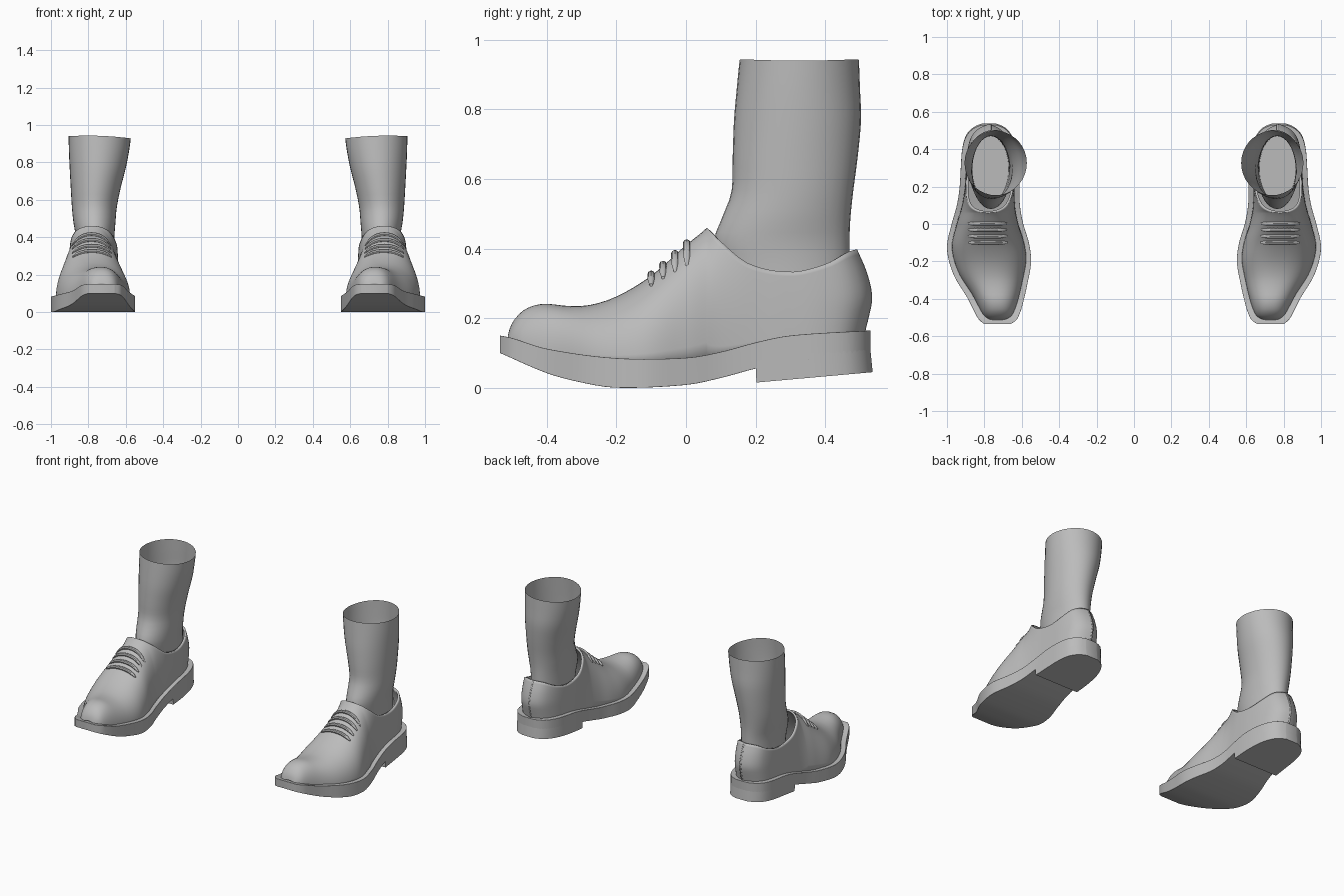
import bpy, bmesh, math

cube = bpy.data.objects.get("Cube")
if cube:
    bpy.data.objects.remove(cube)

grey = bpy.data.materials.new("plain_grey")
grey.use_nodes = True
grey.diffuse_color = (0.5, 0.5, 0.5, 1)
grey.node_tree.nodes["Principled BSDF"].inputs["Base Color"].default_value = (0.5, 0.5, 0.5, 1)


def smooth(table, y):
    """Smooth value at y through a short table of (position, value)."""
    if y <= table[0][0]:
        return table[0][1]
    if y >= table[-1][0]:
        return table[-1][1]
    k = max(i for i in range(len(table) - 1) if table[i][0] <= y)

    def slope(i):
        a, b = table[max(i - 1, 0)], table[min(i + 1, len(table) - 1)]
        return (b[1] - a[1]) / (b[0] - a[0])
    (y0, v0), (y1, v1) = table[k], table[k + 1]
    h = y1 - y0
    t = (y - y0) / h
    return (v0 * (1 + 2 * t) * (1 - t) ** 2 + v1 * t * t * (3 - 2 * t)
            + h * t * (1 - t) * (slope(k) * (1 - t) - slope(k + 1) * t))


def finish(name, bm, angle=40, merge=0.0005):
    """Turn a bmesh into a mirrored pair with smooth shading."""
    bmesh.ops.remove_doubles(bm, verts=bm.verts, dist=merge)
    bmesh.ops.recalc_face_normals(bm, faces=bm.faces)
    mesh = bpy.data.meshes.new(name)
    bm.to_mesh(mesh)
    bm.free()
    obj = bpy.data.objects.new(name, mesh)
    bpy.context.collection.objects.link(obj)
    mesh.materials.append(grey)
    bpy.ops.object.select_all(action='DESELECT')
    obj.select_set(True)
    bpy.context.view_layer.objects.active = obj
    bpy.ops.object.shade_smooth_by_angle(angle=math.radians(angle))
    obj.modifiers.new("pair", 'MIRROR').use_mirror_merge = False
    return obj


def loft(bm, rings, closed=True, caps=(False, False)):
    """Skin a list of point rings."""
    rows = [[bm.verts.new(p) for p in ring] for ring in rings]
    n = len(rows[0])
    for a, b in zip(rows, rows[1:]):
        for i in range(n if closed else n - 1):
            j = (i + 1) % n
            bm.faces.new((a[i], a[j], b[j], b[i]))
    for wanted, row in zip(caps, (rows[0], rows[-1])):
        if wanted:
            bm.faces.new(row)


def eased(a, b, n):
    return [a + (b - a) * (1 - math.cos(math.pi * i / n)) / 2 for i in range(n + 1)]


# Plan outline and side profiles
INNER = [(-.535, .66), (-.52, .635), (-.5, .62), (-.44, .598), (-.32, .57), (-.2, .55),
         (-.1, .562), (0, .592), (.1, .61), (.2, .612), (.3, .614), (.4, .628),
         (.47, .655), (.51, .69), (.53, .735), (.535, .765)]
OUTER = [(-.535, .80), (-.52, .82), (-.5, .837), (-.4, .888), (-.27, .965), (-.13, 1),
         (0, .975), (.1, .947), (.2, .932), (.3, .926), (.4, .918), (.47, .897),
         (.51, .86), (.53, .815), (.535, .785)]
SOLE_TOP = [(-.535, .15), (-.5, .143), (-.4, .112), (-.2, .085), (0, .086),
            (.1, .103), (.2, .13), (.3, .15), (.535, .165)]
SOLE_BOTTOM = [(-.535, .1), (-.4, .042), (-.3, .015), (-.2, 0), (0, .008),
               (.1, .028), (.2, .055), (.3, .075), (.535, .09)]
RIDGE = [(-.512, .15), (-.505, .175), (-.49, .2), (-.46, .227), (-.41, .241), (-.34, .235),
         (-.28, .237), (-.2, .262), (-.1, .322), (0, .41), (.06, .46), (.08, .49),
         (.12, .56), (.2, .7), (.55, .7)]
COLLAR = [(.06, .46), (.1, .42), (.18, .357), (.3, .333), (.4, .355), (.48, .39), (.52, .4)]
HEEL_LEAN = [(.15, 0), (.2, .012), (.26, .022), (.33, .008), (.4, -.02)]


def slab(bm, stations, low, high, flare=0.0):
    """Strip with the plan outline, filled between two height functions."""
    rings = []
    for y in stations:
        a, b, z0, z1 = smooth(INNER, y), smooth(OUTER, y), low(y), high(y)
        e = flare * y
        rings.append([(a, y + e, z0), (b, y + e, z0), (b, y, z1), (a, y, z1)])
    loft(bm, rings, caps=(True, True))


# Sole with rounded edge
bm = bmesh.new()
slab(bm, eased(-.535, .53, 56), lambda y: smooth(SOLE_BOTTOM, y), lambda y: smooth(SOLE_TOP, y))
sole = finish("soles", bm)
bevel = sole.modifiers.new("rounded_edge", 'BEVEL')
bevel.width, bevel.segments, bevel.angle_limit = .008, 2, math.radians(50)

# Heel block
bm = bmesh.new()
slab(bm, [.2 + .33 * math.sin(math.pi / 2 * i / 18) for i in range(19)],
     lambda y: .015 + .09 * max(0, y - .2), lambda y: smooth(SOLE_BOTTOM, y) + .02, .012)
finish("heel_blocks", bm)

# Upper: arched sections, opened along the collar
POWER = .88


def section(y):
    a, b = smooth(INNER, y * 1.045), smooth(OUTER, y * 1.045)
    return (a + b) / 2, max((b - a) / 2 - .026, 0), smooth(SOLE_TOP, y) - .02, smooth(RIDGE, y)


bm = bmesh.new()
STEPS = 14
rings = []
for y in eased(-.512, .06, 34) + eased(.06, .512, 30)[1:]:
    centre, half, base, ridge = section(y)
    end = math.pi / 2
    if y > .0601:
        ratio = min(1, (smooth(COLLAR, y) - base) / (ridge - base))
        end = math.asin(ratio ** (1 / POWER))
    side_points = []
    for i in range(STEPS + 1):
        u = end * i / STEPS
        dx = half * max(math.cos(u), 0) ** POWER
        z = base + (ridge - base) * math.sin(u) ** POWER
        lean = smooth(HEEL_LEAN, z) * max(0, (y - .3) / .2)
        side_points.append((dx, y + lean, z))
    rings.append([[(centre + s * dx, py, z) for dx, py, z in side_points] for s in (-1, 1)])
for s in (0, 1):
    loft(bm, [r[s] for r in rings], closed=False)
upper = finish("shoe_uppers", bm, 60, .001)
shell = upper.modifiers.new("leather", 'SOLIDIFY')
shell.thickness, shell.offset = .012, -1

# Ankle tube: height, inner x, outer x, front y, back y
LEG = [(.2, .67, .865, .12, .47), (.34, .665, .865, .1, .47), (.42, .66, .87, .08, .47),
       (.48, .655, .88, .1, .472), (.56, .648, .888, .13, .48), (.66, .628, .894, .134, .493),
       (.77, .6, .9, .138, .503), (.86, .583, .904, .146, .5), (.938, .573, .906, .154, .497)]
bm = bmesh.new()
columns = [[(row[0], row[k]) for row in LEG] for k in range(1, 5)]
rings = []
for i in range(25):
    z = .2 + .738 * i / 24
    x0, x1, y0, y1 = (smooth(c, z) for c in columns)
    ring = []
    for k in range(36):
        t = 2 * math.pi * k / 36
        wave = (.006 * math.cos(t) - .004 * math.cos(2 * t)) * max(0, i - 20) / 4
        ring.append(((x0 + x1) / 2 + (x1 - x0) / 2 * math.cos(t),
                     (y0 + y1) / 2 + (y1 - y0) / 2 * math.sin(t), z + wave))
    rings.append(ring)
loft(bm, rings, caps=(True, False))
finish("ankles", bm)

# Four laces lying across the vamp
bm = bmesh.new()
for n in range(4):
    y = -.1 + .034 * n
    centre, half, base, ridge = section(y)
    rings = []
    for i in range(13):
        dx = -.105 + .21 * i / 12
        u = math.acos((abs(dx) / half) ** (1 / POWER))
        z = base + (ridge - base) * math.sin(u) ** POWER
        r = .011 * (1 - (abs(i - 6) / 6) ** 8 * .6)
        rings.append([(centre + dx, y + r * math.cos(t), z + .004 + r * math.sin(t))
                      for t in (math.pi * k / 4 for k in range(8))])
    loft(bm, rings, caps=(True, True))
finish("laces", bm)
